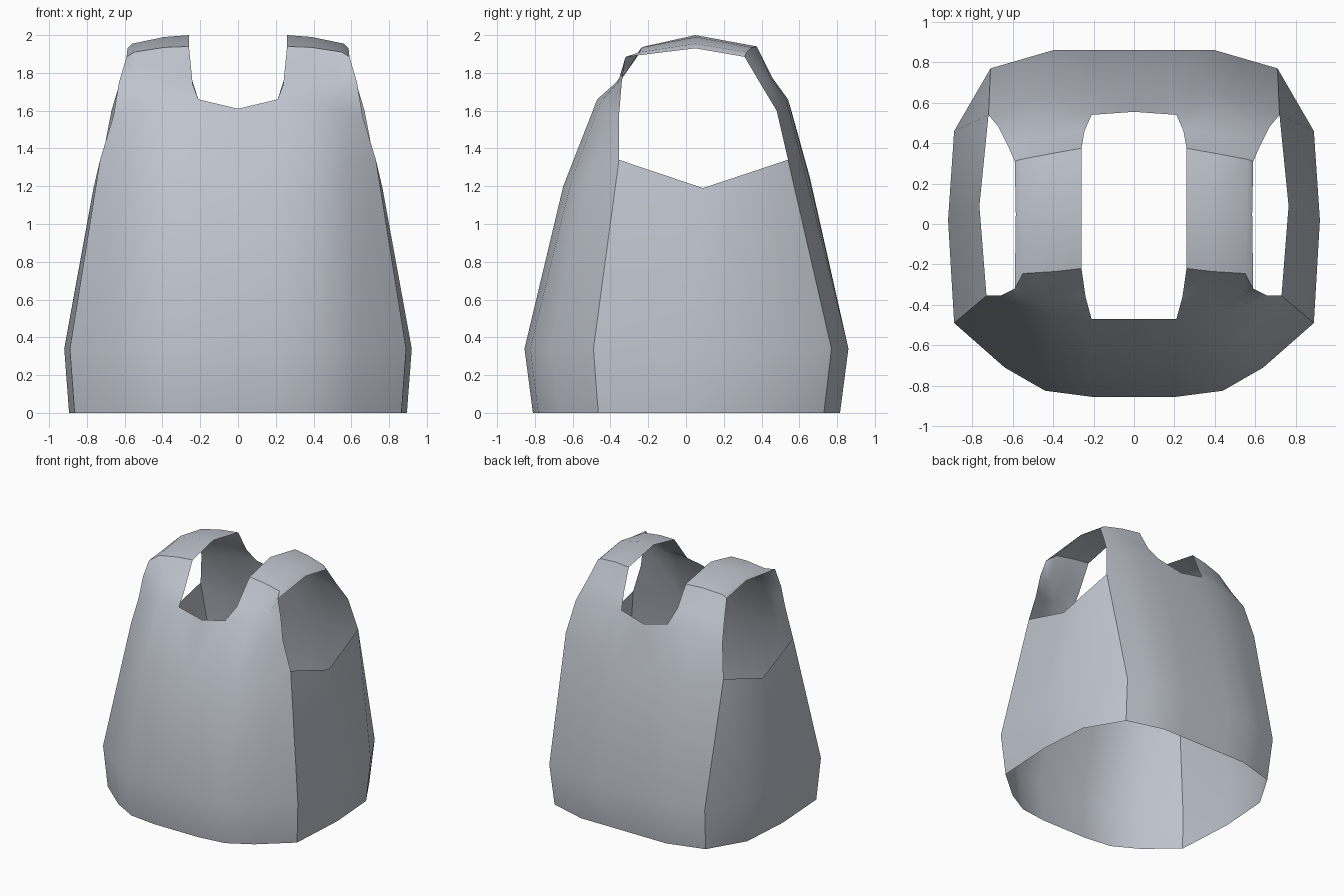
import bpy
import bmesh
from mathutils import Vector

default_cube = bpy.data.objects.get("Cube")
if default_cube:
    bpy.data.objects.remove(default_cube, do_unlink=True)

# One plain cloth colour for the whole garment
cloth = bpy.data.materials.new("pale grey cloth")
cloth.use_nodes = True
cloth_colour = (0.52, 0.55, 0.61, 1.0)
cloth.diffuse_color = cloth_colour
shader = cloth.node_tree.nodes["Principled BSDF"]
shader.inputs["Base Color"].default_value = cloth_colour
shader.inputs["Roughness"].default_value = 0.8


def hem_of(waist_row):
    """Bottom edge: the waist row drawn slightly inward and dropped to the floor."""
    return [Vector((x * 0.972, y * 0.948, 0)) for x, y, z in waist_row]


def points(*row):
    return [Vector(p) for p in row]


def cloth_panel(name, rows, flip=False):
    """Skin a grid of rows that are aligned at their outer end, then mirror it."""
    bm = bmesh.new()
    width = max(len(row) for row in rows)
    grid = []
    for row in rows:
        padding = [None] * (width - len(row))
        grid.append(padding + [bm.verts.new(p) for p in row])
    for lower, upper in zip(grid, grid[1:]):
        for i in range(width - 1):
            corners = [lower[i], lower[i + 1], upper[i + 1], upper[i]]
            if None in corners:
                continue
            face = bm.faces.new(reversed(corners) if flip else corners)
            face.smooth = True
    mesh = bpy.data.meshes.new(name)
    bm.to_mesh(mesh)
    bm.free()
    mesh.materials.append(cloth)
    panel = bpy.data.objects.new(name, mesh)
    bpy.context.collection.objects.link(panel)
    mirror = panel.modifiers.new("left and right", 'MIRROR')
    mirror.use_axis[0] = True
    mirror.use_clip = True
    mirror.merge_threshold = 0.001
    return panel


# Front panel, from the centre line out to the side seam
front_waist = points((0, -.855, .34), (.21, -.855, .34), (.44, -.825, .34),
                     (.64, -.71, .34), (.89, -.49, .34))
front_chest = points((0, -.65, 1.2), (.2, -.65, 1.2), (.42, -.61, 1.22),
                     (.58, -.52, 1.26), (.73, -.355, 1.34))
front_neck = points((0, -.47, 1.61), (.21, -.47, 1.66), (.4, -.45, 1.65),
                    (.54, -.41, 1.61), (.66, -.355, 1.57))
front_collar = points((.24, -.36, 1.74), (.4, -.37, 1.75),
                      (.53, -.36, 1.75), (.63, -.34, 1.75))
front_shoulder = points((.26, -.22, 1.94), (.39, -.235, 1.935),
                        (.55, -.245, 1.91), (.59, -.32, 1.885))
front_hem = hem_of(front_waist)
cloth_panel("front_panel", [front_hem, front_waist, front_chest,
                            front_neck, front_collar, front_shoulder])

# Back panel
back_waist = points((0, .86, .34), (.2, .86, .34), (.4, .86, .34),
                    (.555, .815, .34), (.71, .77, .34))
back_chest = points((0, .655, 1.25), (.2, .65, 1.25), (.4, .635, 1.25),
                    (.56, .6, 1.28), (.72, .54, 1.34))
back_neck = points((0, .555, 1.61), (.21, .54, 1.66), (.38, .53, 1.66),
                   (.54, .51, 1.62), (.67, .48, 1.6))
back_collar = points((.245, .46, 1.77), (.39, .45, 1.77),
                     (.52, .43, 1.76), (.625, .39, 1.75))
back_shoulder = points((.26, .375, 1.94), (.4, .35, 1.935),
                       (.56, .32, 1.91), (.59, .31, 1.885))
back_hem = hem_of(back_waist)
cloth_panel("back_panel", [back_hem, back_waist, back_chest,
                           back_neck, back_collar, back_shoulder], flip=True)

# Side panels between the two seams, dipping at the armhole
armhole_dip = Vector((.765, .09, 1.19))
side_bulge = points((.92, .02, .34), (.89, .46, .34))
side_waist = [front_waist[-1], *side_bulge, back_waist[-1]]
side_hem = [front_hem[-1], *hem_of(side_bulge), back_hem[-1]]
side_top = [front_chest[-1], armhole_dip,
            armhole_dip.lerp(back_chest[-1], 0.6), back_chest[-1]]
cloth_panel("side_panels", [side_hem, side_waist, side_top])

# Shoulder straps arching from front to back, with a turned-down outer lip
strap_crest = points((.26, .05, 2), (.39, .05, 1.99),
                     (.56, .05, 1.955), (.585, .05, 1.93))
cloth_panel("shoulder_straps", [front_shoulder, strap_crest, back_shoulder])
